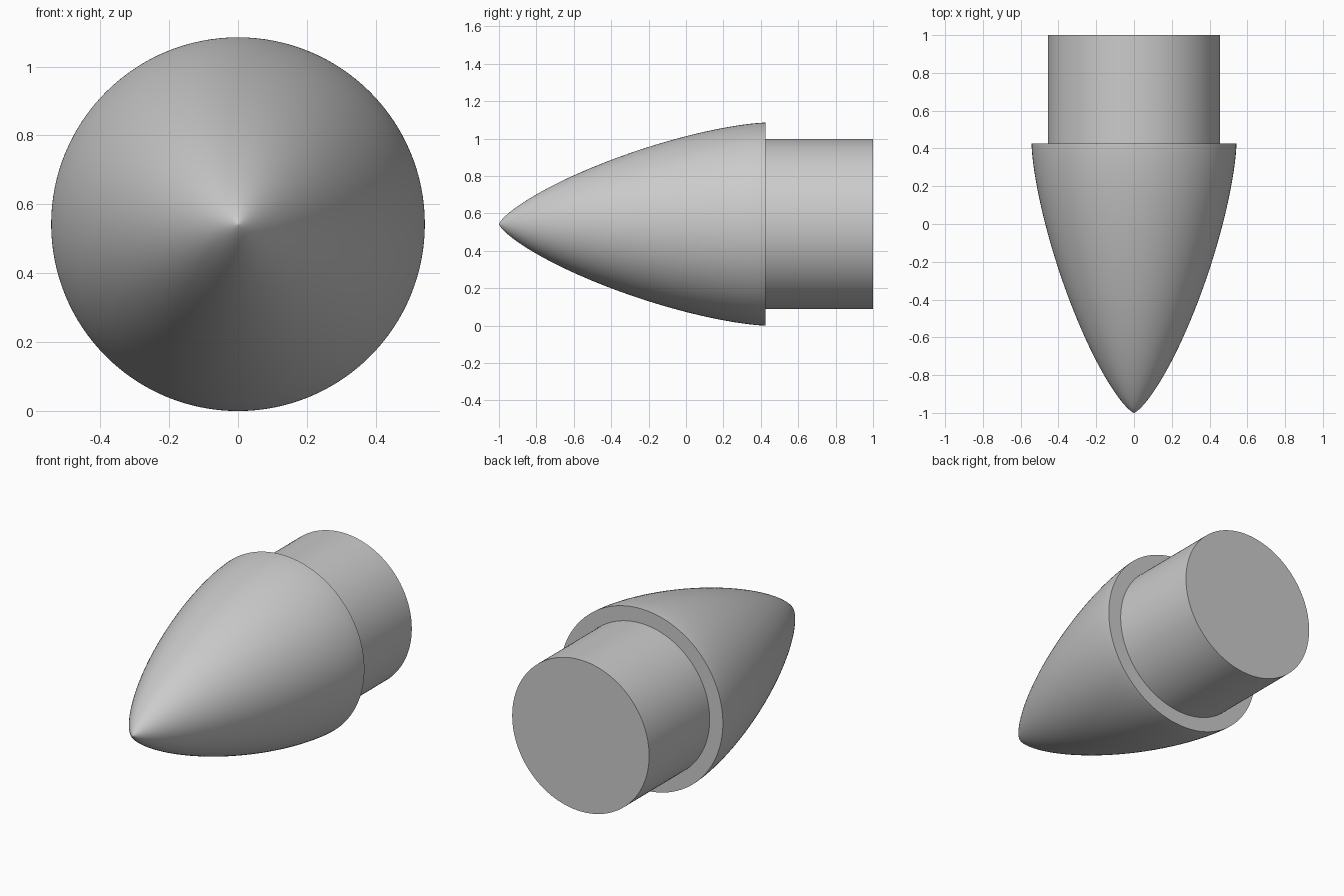
import bpy, bmesh, math

if "Cube" in bpy.data.objects:
    bpy.data.objects.remove(bpy.data.objects["Cube"])

SEGMENTS = 128
TIP_Y, STEP_Y, END_Y = -1.0, 0.425, 1.0
BASE_R, SHOULDER_R = 0.5425, 0.455

grey = bpy.data.materials.new("light_grey")
grey.diffuse_color = (0.6, 0.6, 0.6, 1)
grey.use_nodes = True
grey.node_tree.nodes["Principled BSDF"].inputs["Base Color"].default_value = grey.diffuse_color


def lathe(name, profile):
    """Spin (radius, y) points around the y axis; points of zero radius close the ends."""
    bm = bmesh.new()
    verts = [bm.verts.new((r, y, 0)) for r, y in profile]
    edges = [bm.edges.new(pair) for pair in zip(verts, verts[1:])]
    bmesh.ops.spin(bm, geom=verts + edges, cent=(0, 0, 0), axis=(0, 1, 0),
                   angle=math.tau, steps=SEGMENTS)
    bmesh.ops.remove_doubles(bm, verts=bm.verts, dist=1e-5)
    bmesh.ops.recalc_face_normals(bm, faces=bm.faces)
    mesh = bpy.data.meshes.new(name)
    bm.to_mesh(mesh)
    bm.free()
    mesh.materials.append(grey)
    obj = bpy.data.objects.new(name, mesh)
    obj.location.z = BASE_R
    bpy.context.collection.objects.link(obj)
    bpy.ops.object.select_all(action='DESELECT')
    obj.select_set(True)
    bpy.context.view_layer.objects.active = obj
    bpy.ops.object.shade_smooth_by_angle(angle=math.radians(35))
    return obj


def nose_point(theta):
    """Low-drag nose curve, sampled more finely towards the tip."""
    y = TIP_Y + (STEP_Y - TIP_Y) * (1 - math.cos(theta)) / 2
    r = BASE_R * math.sqrt(max(0, theta - math.sin(2 * theta) / 2) / math.pi)
    return r, y


# Nose cone with a flat rear face
STEPS = 64
nose = [nose_point(math.pi * i / STEPS) for i in range(STEPS + 1)]
lathe("nose_cone", nose + [(SHOULDER_R - 0.01, STEP_Y)])

# Narrower cylindrical shoulder behind it
lathe("shoulder", [(SHOULDER_R, STEP_Y - 0.01), (SHOULDER_R, END_Y), (0, END_Y)])
